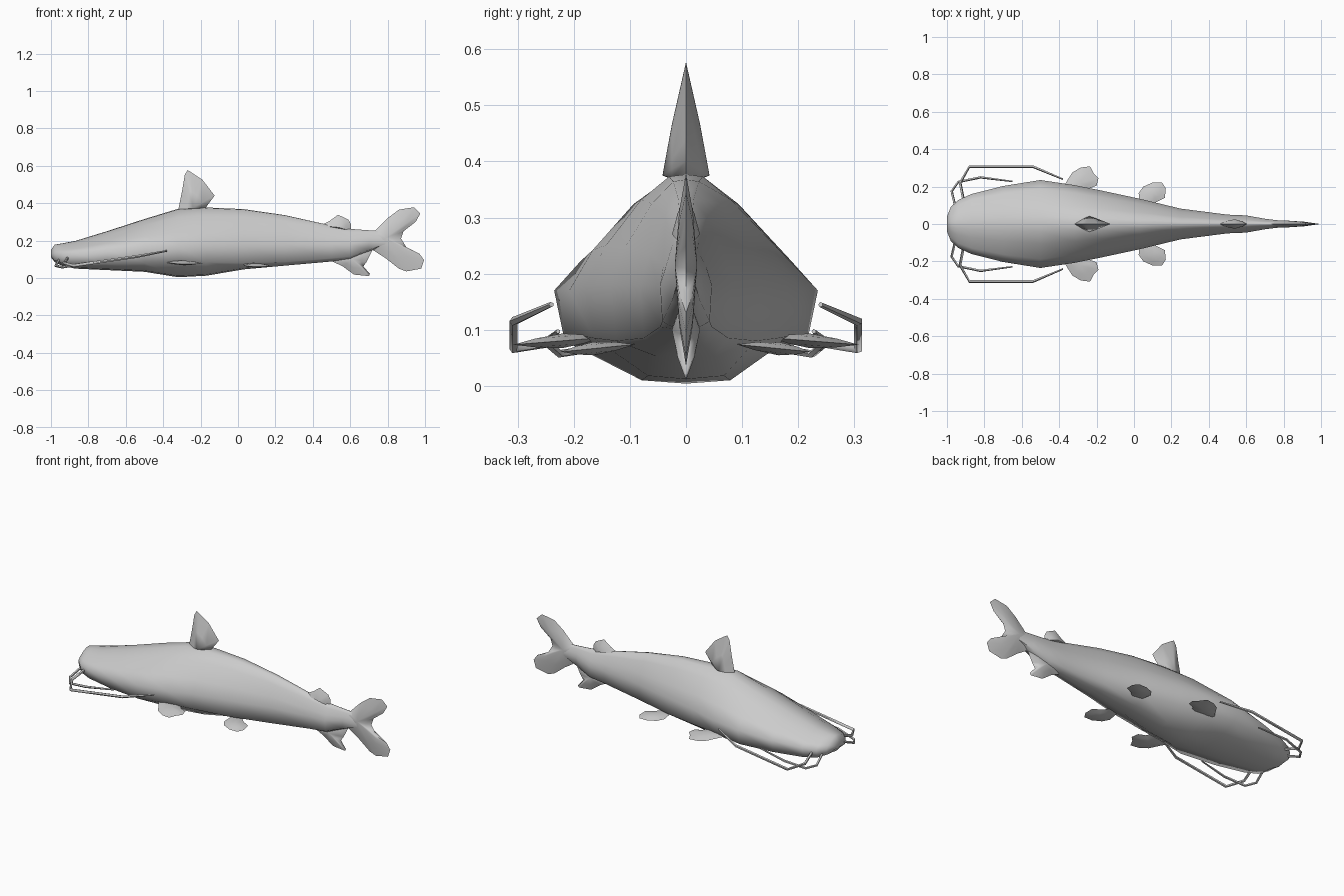
import bpy, bmesh, math
from mathutils import Vector

cube = bpy.data.objects.get("Cube")
if cube:
    bpy.data.objects.remove(cube)

skin = bpy.data.materials.new("grey_skin")
skin.use_nodes = True
GREY = (0.6, 0.6, 0.6, 1)
skin.diffuse_color = GREY
skin.node_tree.nodes["Principled BSDF"].inputs["Base Color"].default_value = GREY


def finish(name, bm):
    """Turn a bmesh into a smooth grey object."""
    bmesh.ops.recalc_face_normals(bm, faces=bm.faces)
    mesh = bpy.data.meshes.new(name)
    bm.to_mesh(mesh)
    bm.free()
    mesh.materials.append(skin)
    obj = bpy.data.objects.new(name, mesh)
    bpy.context.collection.objects.link(obj)
    bpy.ops.object.select_all(action="DESELECT")
    obj.select_set(True)
    bpy.context.view_layer.objects.active = obj
    bpy.ops.object.shade_smooth_by_angle(angle=math.radians(65))
    return obj


def loft(name, rings):
    """Skin a list of closed rings and cap both ends."""
    bm = bmesh.new()
    loops = [[bm.verts.new(p) for p in ring] for ring in rings]
    n = len(loops[0])
    for a, b in zip(loops, loops[1:]):
        for i in range(n):
            j = (i + 1) % n
            bm.faces.new((a[i], a[j], b[j], b[i]))
    bm.faces.new(loops[0])
    bm.faces.new(loops[-1])
    return finish(name, bm)


def fin(name, outline, root, thick, place, shrink=0.55):
    """Lens-shaped fin: thin rim, thicker inner rings drawn towards the root."""
    bm = bmesh.new()
    r = Vector(root)
    pts = [Vector(p) for p in outline]
    rim = [bm.verts.new(place(p.x, p.y, 0)) for p in pts]
    n = len(pts)
    for side in (-1, 1):
        inner = []
        for p in pts:
            q = r.lerp(p, shrink)
            inner.append(bm.verts.new(place(q.x, q.y, side * thick * 0.6)))
        hub = bm.verts.new(place(r.x, r.y, side * thick))
        for i in range(n):
            j = (i + 1) % n
            bm.faces.new((rim[i], rim[j], inner[j], inner[i]))
            bm.faces.new((inner[i], inner[j], hub))
    return finish(name, bm)


def upright(x, z, t):
    return (x, t, z)


# Body: x, belly z, lower flank z, widest z, back z, half width
stations = [
    (-1.0, 0.11, 0.115, 0.13, 0.15, 0.04),
    (-0.98, 0.085, 0.095, 0.13, 0.178, 0.09),
    (-0.94, 0.065, 0.08, 0.13, 0.185, 0.128),
    (-0.87, 0.05, 0.075, 0.135, 0.198, 0.16),
    (-0.7, 0.042, 0.075, 0.15, 0.25, 0.203),
    (-0.5, 0.033, 0.08, 0.17, 0.315, 0.235),
    (-0.32, 0.004, 0.09, 0.17, 0.37, 0.208),
    (-0.17, 0.012, 0.085, 0.18, 0.377, 0.178),
    (0.03, 0.046, 0.08, 0.18, 0.368, 0.135),
    (0.25, 0.066, 0.085, 0.18, 0.336, 0.082),
    (0.5, 0.088, 0.105, 0.18, 0.28, 0.05),
    (0.6, 0.095, 0.115, 0.18, 0.262, 0.046),
    (0.7, 0.14, 0.15, 0.2, 0.255, 0.028),
    (0.8, 0.18, 0.185, 0.2, 0.25, 0.016),
]
rings = []
for x, belly, low, mid, back, w in stations:
    rise = back - mid
    half = [(0.38 * w, belly + 0.006), (0.92 * w, low), (w, mid),
            (0.8 * w, mid + 0.36 * rise), (0.45 * w, mid + 0.77 * rise),
            (0.17 * w, mid + 0.98 * rise)]
    ring = [(x, 0, belly)] + [(x, y, z) for y, z in half] + [(x, 0, back)]
    ring += [(x, -y, z) for y, z in reversed(half)]
    rings.append(ring)
loft("body", rings)

# Fins on the centre line
fin("tail_fin",
    [(0.68, 0.25), (0.73, 0.25), (0.8, 0.32), (0.86, 0.365), (0.94, 0.378),
     (0.975, 0.345), (0.95, 0.3), (0.885, 0.25), (0.872, 0.21), (0.9, 0.165),
     (0.97, 0.13), (0.995, 0.095), (0.98, 0.05), (0.9, 0.035), (0.86, 0.05),
     (0.79, 0.105), (0.72, 0.15), (0.68, 0.16)],
    (0.79, 0.215), 0.02, upright, 0.6)
fin("dorsal_fin",
    [(-0.32, 0.36), (-0.3, 0.46), (-0.285, 0.55), (-0.27, 0.577), (-0.25, 0.565),
     (-0.19, 0.525), (-0.125, 0.44), (-0.155, 0.4), (-0.18, 0.365)],
    (-0.24, 0.375), 0.042, upright, 0.45)
fin("rear_back_fin",
    [(0.44, 0.28), (0.49, 0.305), (0.535, 0.338), (0.59, 0.312), (0.605, 0.285),
     (0.605, 0.25)],
    (0.54, 0.27), 0.025, upright)
fin("anal_fin",
    [(0.48, 0.1), (0.56, 0.062), (0.62, 0.018), (0.7, 0.01), (0.705, 0.022),
     (0.67, 0.062), (0.69, 0.09), (0.72, 0.15), (0.6, 0.16)],
    (0.61, 0.1), 0.025, upright)


def barbel(name, path, side, radius=0.008):
    """Thin tapering whisker swept along a few points."""
    pts = [Vector((x, side * y, z)) for x, y, z in path]
    rings = []
    for i, p in enumerate(pts):
        along = (pts[min(i + 1, len(pts) - 1)] - pts[max(i - 1, 0)]).normalized()
        u = along.cross(Vector((0, 0, 1))).normalized()
        v = along.cross(u)
        r = radius * (0.6 if i == len(pts) - 1 else 1)
        angles = [math.tau * k / 5 for k in range(5)]
        rings.append([p + r * (math.cos(a) * u + math.sin(a) * v) for a in angles])
    loft(name, rings)


# Paired fins and whiskers
for side, label in ((1, "left"), (-1, "right")):
    fin("pectoral_fin_" + label,
        [(-0.4, 0.17), (-0.365, 0.22), (-0.33, 0.275), (-0.285, 0.302), (-0.235, 0.308),
         (-0.215, 0.27), (-0.19, 0.245), (-0.2, 0.205), (-0.24, 0.19), (-0.26, 0.15)],
        (-0.29, 0.22), 0.013,
        lambda x, y, t: (x, side * y, 0.082 - 0.08 * (y - 0.2) + t))
    fin("pelvic_fin_" + label,
        [(0.03, 0.1), (0.025, 0.165), (0.05, 0.2), (0.1, 0.222), (0.15, 0.222),
         (0.17, 0.19), (0.165, 0.14), (0.12, 0.118), (0.09, 0.09)],
        (0.1, 0.165), 0.012,
        lambda x, y, t: (x, side * y, 0.068 - 0.1 * (y - 0.15) + t))
    barbel("long_barbel_" + label,
           [(-0.91, 0.12, 0.11), (-0.93, 0.22, 0.08), (-0.88, 0.307, 0.066),
            (-0.54, 0.307, 0.115), (-0.38, 0.24, 0.145)], side)
    barbel("short_barbel_" + label,
           [(-0.955, 0.09, 0.1), (-0.975, 0.175, 0.065), (-0.94, 0.225, 0.057),
            (-0.82, 0.25, 0.078), (-0.65, 0.228, 0.097)], side, 0.007)
